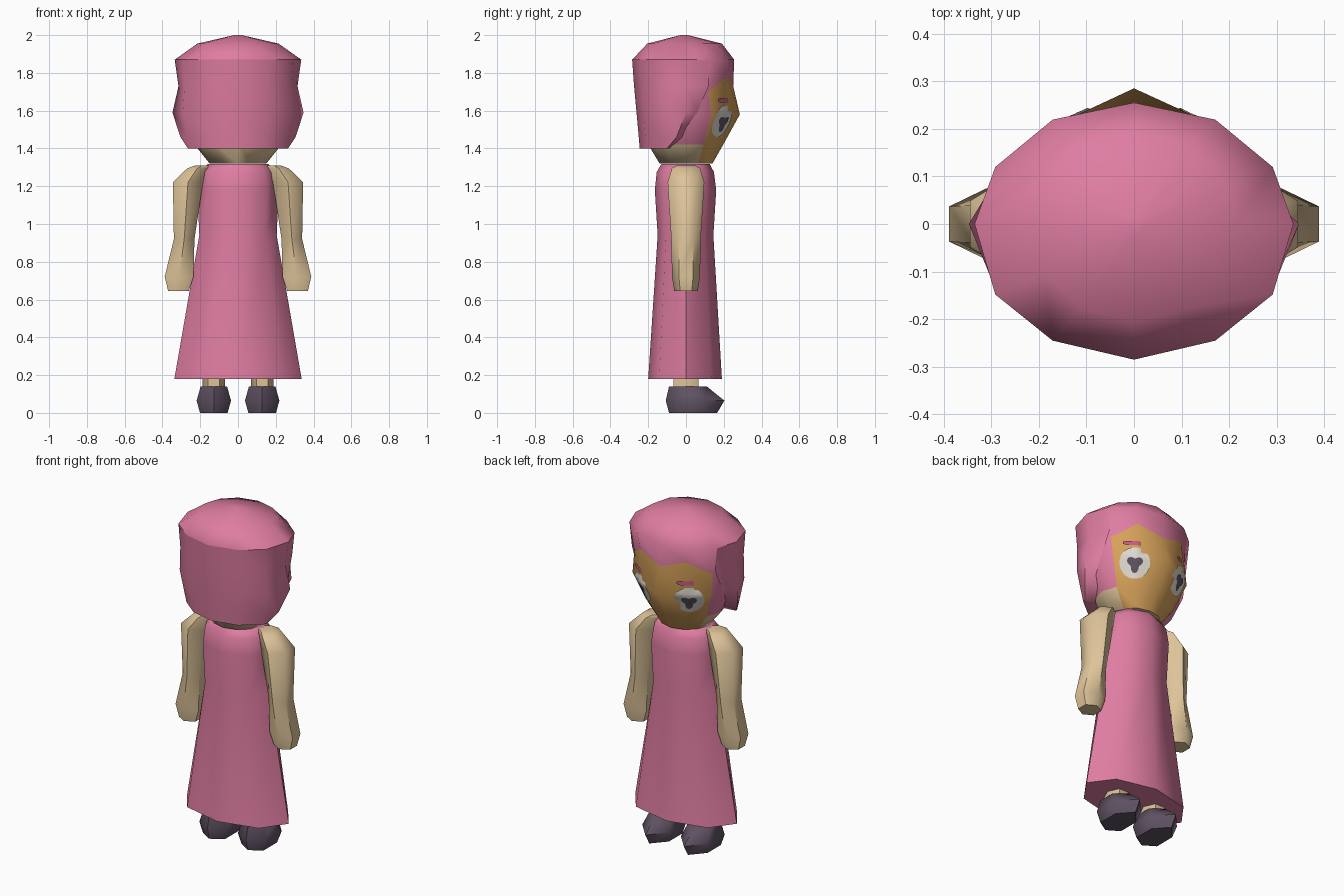
import bpy, bmesh, math
from mathutils import Vector
from mathutils.bvhtree import BVHTree

if "Cube" in bpy.data.objects:
    bpy.data.objects.remove(bpy.data.objects["Cube"])


def material(name, rgb):
    m = bpy.data.materials.new(name)
    m.diffuse_color = (*rgb, 1)
    m.use_nodes = True
    m.node_tree.nodes["Principled BSDF"].inputs["Base Color"].default_value = m.diffuse_color
    return m


PINK = material("pink", (0.74, 0.205, 0.36))
BEIGE = material("beige", (0.73, 0.55, 0.32))
TAN = material("warm_tan", (0.68, 0.36, 0.10))
PLUM = material("dark_plum", (0.115, 0.085, 0.125))
WHITE = material("eye_white", (0.75, 0.71, 0.64))
ROSE = material("rose", (0.56, 0.11, 0.22))


def finish(name, bm, mats, recalc=True):
    if recalc:
        bmesh.ops.recalc_face_normals(bm, faces=bm.faces)
    me = bpy.data.meshes.new(name)
    bm.to_mesh(me)
    bm.free()
    for m in mats:
        me.materials.append(m)
    ob = bpy.data.objects.new(name, me)
    bpy.context.collection.objects.link(ob)
    bpy.ops.object.select_all(action='DESELECT')
    ob.select_set(True)
    bpy.context.view_layer.objects.active = ob
    bpy.ops.object.shade_smooth_by_angle(angle=math.radians(58))
    return ob


def loft(name, rings, mats, rule=None, closed=True, cap_top=True):
    """Skin rings of points; rule(row, column) picks the material."""
    bm = bmesh.new()
    rows = [[bm.verts.new(p) for p in r] for r in rings]
    n = len(rows[0])
    for i in range(len(rows) - 1):
        for j in range(n if closed else n - 1):
            k = (j + 1) % n
            f = bm.faces.new((rows[i][j], rows[i][k], rows[i + 1][k], rows[i + 1][j]))
            f.material_index = rule(i, j) if rule else 0
    bm.faces.new(rows[0][::-1])
    if cap_top:
        bm.faces.new(rows[-1])
    return finish(name, bm, mats)


def oval(n, cx, rx, front, back, z, turn=0.0):
    pts = []
    for i in range(n):
        a = 2 * math.pi * i / n + turn
        s = math.sin(a)
        pts.append((cx + rx * math.cos(a), s * (front if s > 0 else back), z))
    return pts


# Twelve-sided head outline: right half from front to back, then mirrored
HALF = [(0, 1), (.51, .86), (.87, .47), (1, 0), (.87, -.52), (.51, -.86), (0, -1)]


def mirrored(half):
    return half + [(-x, y, z) for x, y, z in half[-2:0:-1]]


def half_ring(rx, front, back, zs, cheek=.86):
    out = []
    for i, (u, v) in enumerate(HALF):
        v = cheek if i == 1 else v
        out.append((u * rx, v * (front if v > 0 else back), zs[i] if isinstance(zs, list) else zs))
    return out


# Head: jaw, cheeks, zigzag hairline, crown
hairline = [1.73, 1.78, 1.70, 1.70, 1.70, 1.70, 1.70]
head_rings = [mirrored(half_ring(*r)) for r in (
    (.15, .14, .14, 1.32),
    (.23, .197, .20, 1.42, .80),
    (.30, .285, .25, 1.58, .75),
    (.30, .25, .25, hairline),
    (.335, .255, .285, 1.87),
    (.215, .19, .205, 1.955),
    (.02, .01, .03, 2.0))]


def head_color(row, col):
    if row < 3 and col in (0, 1, 10, 11):
        return 2
    return 1 if row == 0 else 0


head = loft("head", head_rings, [PINK, BEIGE, TAN], head_color)
head.data.polygons[len(head.data.polygons) - 2].material_index = 1

# Hanging hair shell round the back and sides
hair_rings = []
for z, rx, back, edge, side in (
        (1.40, .29, .245, (.20, -.09), (.265, -.10)),
        (1.46, .305, .25, (.24, -.02), (.305, -.05)),
        (1.59, .335, .262, (.285, .06), (.347, 0)),
        (1.73, .325, .275, (.275, .12), (.315, 0)),
        (1.87, .335, .285, (.291, .12), (.335, 0))):
    half = [(*edge, z), (*side, z)] + half_ring(rx, 0, back, z)[4:]
    hair_rings.append(half + [(-x, y, zz) for x, y, zz in half[-2::-1]])
loft("hair_back", hair_rings, [PINK], closed=False, cap_top=False)

# Face details draped on the head
tree = BVHTree.FromPolygons([v.co for v in head.data.vertices],
                            [p.vertices for p in head.data.polygons])


def drape(name, side, height, radius, lift, mat, steps=5, n=36):
    normal = Vector((side * .53, .85, 0)).normalized()
    across = Vector((normal.y, -normal.x, 0))
    centre = Vector((side * .16, .2, height))
    bm = bmesh.new()

    def point(u, v):
        start = centre + across * u + Vector((0, 0, v)) + normal * .5
        hit = tree.ray_cast(start, -normal)[0]
        return bm.verts.new((hit or start - normal * .5) + normal * lift)

    mid = point(0, 0)
    prev = None
    for s in range(1, steps + 1):
        ring = []
        for i in range(n):
            a = 2 * math.pi * (i + .5) / n
            r = radius(a) * s / steps
            ring.append(point(r * math.cos(a), r * math.sin(a)))
        for i in range(n):
            k = (i + 1) % n
            if prev:
                f = bm.faces.new((prev[i], ring[i], ring[k], prev[k]))
            else:
                f = bm.faces.new((mid, ring[i], ring[k]))
            f.normal_update()
            if f.normal.dot(normal) < 0:
                f.normal_flip()
        prev = ring
    finish(name, bm, [mat], recalc=False)


def bar(a):
    return min(.068 / abs(math.cos(a)), .013 / abs(math.sin(a)))


for side, tag in ((1, "right"), (-1, "left")):
    drape("eye_" + tag, side, 1.545, lambda a: .084, .004, WHITE)
    drape("pupil_" + tag, side, 1.535, lambda a: .037 - .011 * math.sin(3 * a) * -1, .008, PLUM)
    drape("eyebrow_" + tag, side, 1.655, bar, .004, ROSE)

# Dress: flared skirt up to the shoulders
loft("dress", [oval(8, 0, *r) for r in (
    (.337, .19, .20, .18),
    (.205, .145, .15, .94),
    (.215, .16, .165, 1.18),
    (.20, .148, .155, 1.275),
    (.16, .125, .13, 1.318))], [PINK])

for s, tag in ((1, "right"), (-1, "left")):
    # Arms: six-sided sleeves of skin with flat ends
    loft("arm_" + tag, [oval(6, s * cx, rx, ry, ry, z, math.pi / 6) for z, cx, rx, ry in (
        (.645, .315, .063, .062),
        (.72, .312, .088, .074),
        (.92, .285, .063, .078),
        (1.22, .265, .092, .097),
        (1.295, .215, .062, .075),
        (1.31, .19, .04, .05))], [BEIGE])
    # Legs
    loft("leg_" + tag, [oval(6, s * .128, .06, .075, .075, z) for z in (.10, .45)], [BEIGE])
    # Boots with a pointed toe
    loft("boot_" + tag, [oval(6, s * .128, rx * 1.155, f, b, z, math.pi / 6) for z, rx, f, b in (
        (0, .073, .165, .09),
        (.065, .091, .203, .107),
        (.14, .07, .11, .09))], [PLUM])
